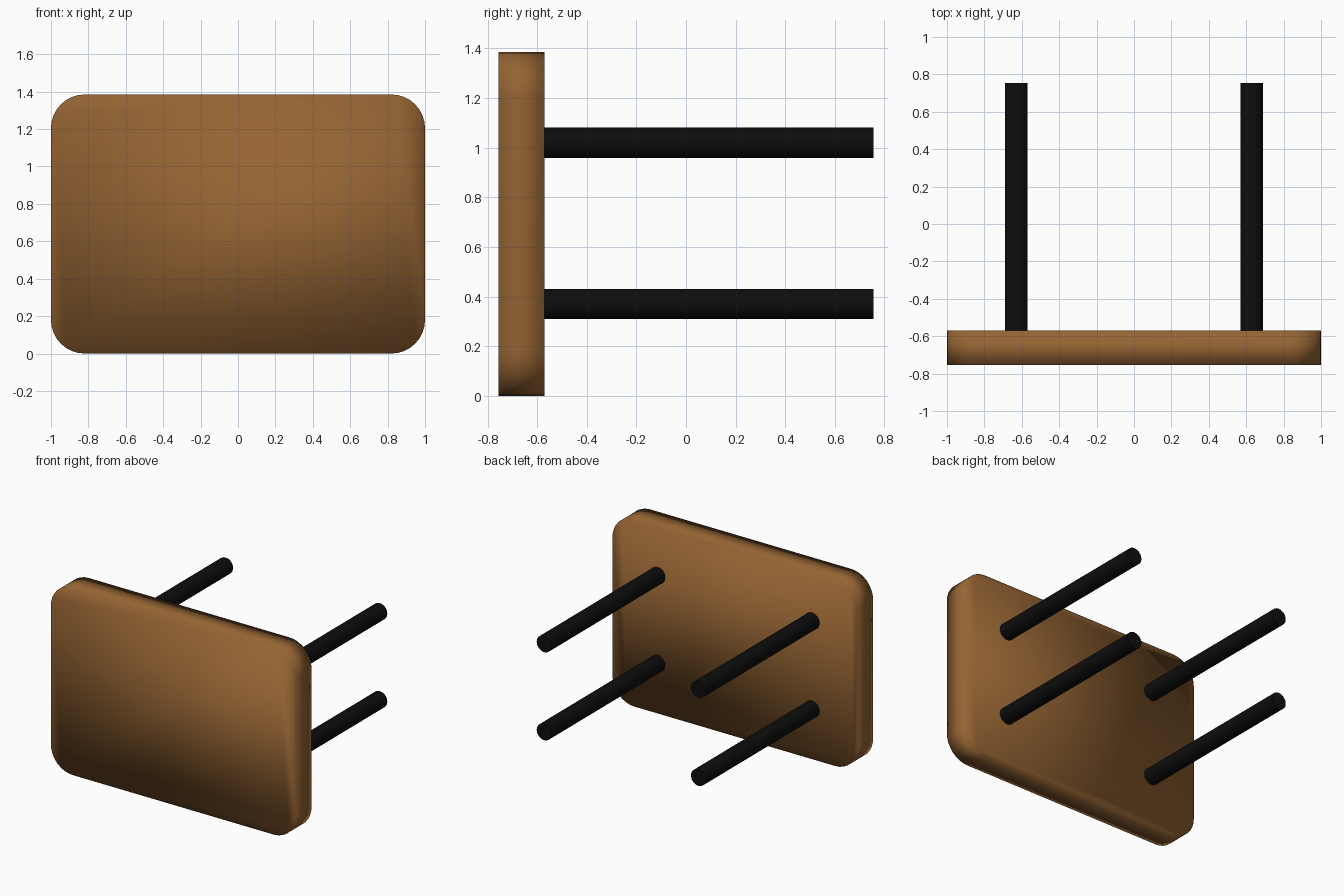
import bpy, bmesh, math
from mathutils import Matrix

if "Cube" in bpy.data.objects:
    bpy.data.objects.remove(bpy.data.objects["Cube"])


def material(name, color):
    m = bpy.data.materials.new(name)
    m.diffuse_color = (*color, 1)
    m.use_nodes = True
    m.node_tree.nodes["Principled BSDF"].inputs["Base Color"].default_value = m.diffuse_color
    return m


wood = material("brown wood", (0.30, 0.127, 0.033))
black = material("black metal", (0.004, 0.004, 0.004))


def finish(name, bm, mat):
    bmesh.ops.recalc_face_normals(bm, faces=bm.faces)
    mesh = bpy.data.meshes.new(name)
    bm.to_mesh(mesh)
    bm.free()
    mesh.materials.append(mat)
    ob = bpy.data.objects.new(name, mesh)
    bpy.context.collection.objects.link(ob)
    return ob


# Table top standing on its edge: rounded rectangle in xz, extruded along y
Y0, Y1, H, R, SEG = -0.755, -0.57, 1.385, 0.18, 8
bm = bmesh.new()
outline = []
for cx, cz, start in ((1 - R, H - R, 0), (R - 1, H - R, 90), (R - 1, R, 180), (1 - R, R, 270)):
    for i in range(SEG + 1):
        a = math.radians(start + 90 * i / SEG)
        outline.append(bm.verts.new((cx + R * math.cos(a), Y0, cz + R * math.sin(a))))
face = bm.faces.new(outline)
ext = bmesh.ops.extrude_face_region(bm, geom=[face], use_keep_orig=True)
bmesh.ops.translate(bm, vec=(0, Y1 - Y0, 0),
                    verts=[v for v in ext["geom"] if isinstance(v, bmesh.types.BMVert)])
top = finish("table_top", bm, wood)
# Fully smooth shading, soft gradients across the flat faces
top.data.shade_smooth()

# Four round legs pointing backwards
LEG_END = 0.755
for row, z in (("lower", 0.37), ("upper", 1.02)):
    for side, x in (("left", -0.63), ("right", 0.63)):
        bm = bmesh.new()
        place = Matrix.Translation((x, (Y1 + LEG_END) / 2, z)) @ Matrix.Rotation(math.pi / 2, 4, 'X')
        bmesh.ops.create_cone(bm, cap_ends=True, segments=32, radius1=0.061, radius2=0.061,
                              depth=LEG_END - Y1, matrix=place)
        leg = finish(f"{row}_{side}_leg", bm, black)
        bpy.ops.object.select_all(action='DESELECT')
        leg.select_set(True)
        bpy.context.view_layer.objects.active = leg
        bpy.ops.object.shade_smooth_by_angle(angle=math.radians(40))
